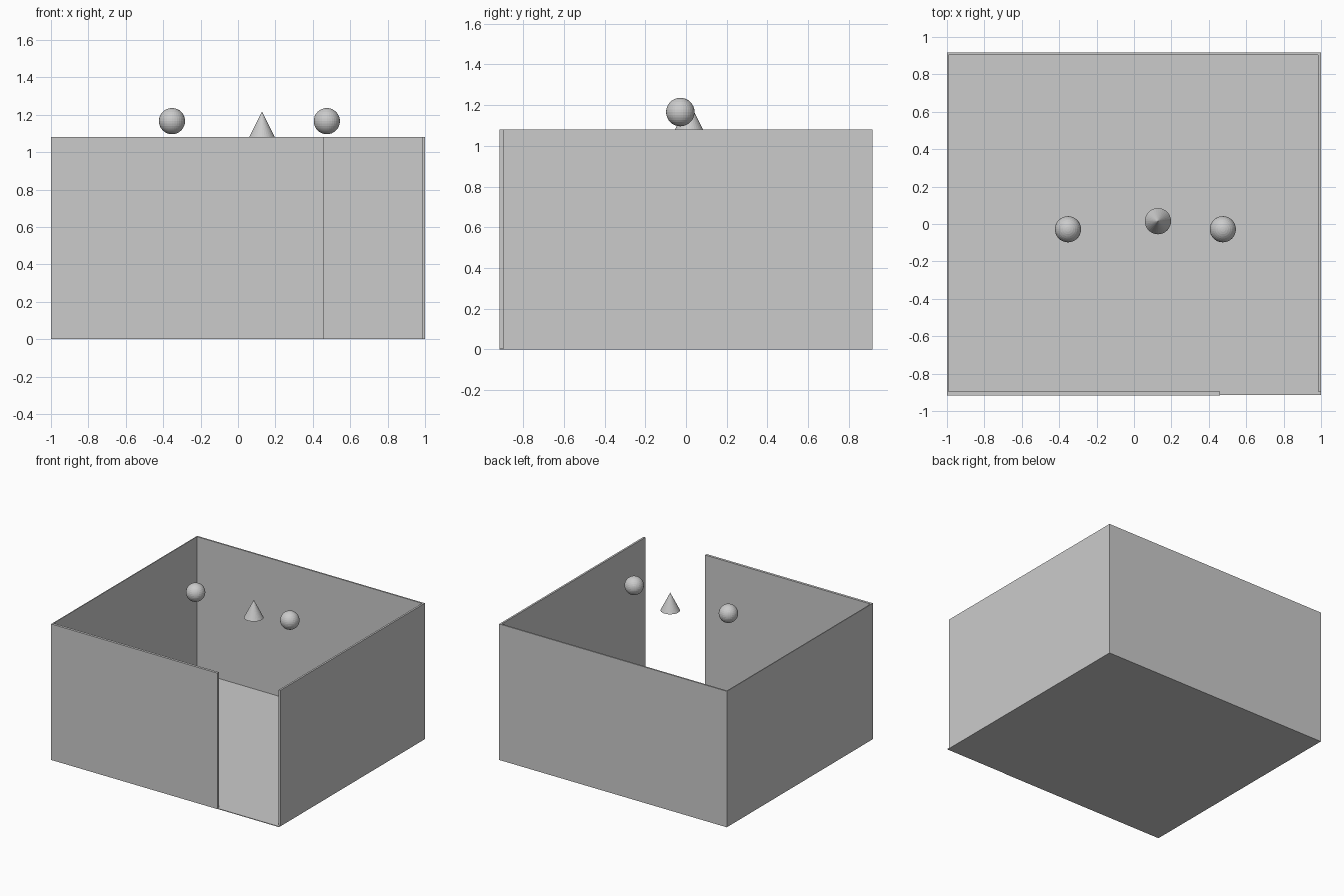
import bpy

if "Cube" in bpy.data.objects:
    bpy.data.objects.remove(bpy.data.objects["Cube"])


def box(name, x0, x1, y0, y1, z0, z1):
    bpy.ops.mesh.primitive_cube_add(
        size=1, location=((x0 + x1) / 2, (y0 + y1) / 2, (z0 + z1) / 2))
    ob = bpy.context.object
    ob.name = name
    ob.scale = (x1 - x0, y1 - y0, z1 - z0)
    bpy.ops.object.transform_apply(location=False, rotation=False, scale=True)
    return ob


W, D, H = 1.0, 0.916, 1.08   # half width, half depth, wall height
FLOOR = 0.005
FRONT_IN = -0.896            # inner face of the front wall

# Open-topped room: floor and four walls, with a doorway at the front right
box("floor", -W, W, -D + 0.003, D, 0, FLOOR)
box("back_wall", -W, W, D - 0.012, D, FLOOR, H)
box("left_wall", -W, -W + 0.007, FRONT_IN, D - 0.012, FLOOR, H)
box("right_wall", W - 0.015, W, FRONT_IN, D - 0.012, FLOOR, H)
box("front_wall", -W, 0.46, -D, FRONT_IN, 0, H)

# Floating lamps: two globes and a cone
for name, x in (("left_globe", -0.353), ("right_globe", 0.475)):
    bpy.ops.mesh.primitive_uv_sphere_add(
        segments=32, ring_count=16, radius=0.07, location=(x, -0.028, 1.166))
    bpy.context.object.name = name

bpy.ops.mesh.primitive_cone_add(
    vertices=32, radius1=0.07, radius2=0, depth=0.14, location=(0.128, 0.015, 1.148))
bpy.context.object.name = "cone_lamp"
